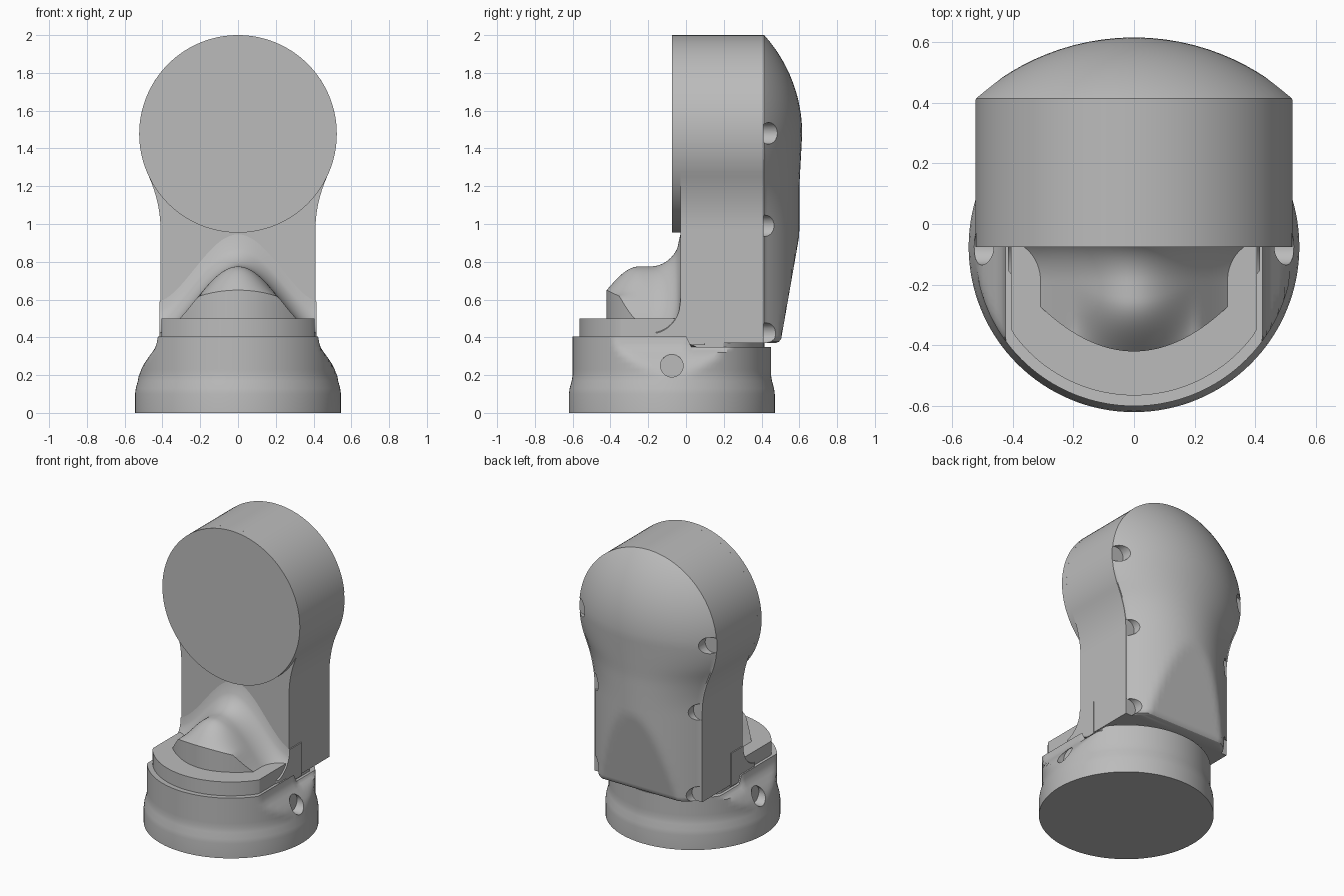
import bpy, bmesh, math
from mathutils import Matrix

if "Cube" in bpy.data.objects:
    bpy.data.objects.remove(bpy.data.objects["Cube"])

mat = bpy.data.materials.new("light_grey")
mat.diffuse_color = (0.5, 0.5, 0.5, 1)
mat.use_nodes = True
mat.node_tree.nodes["Principled BSDF"].inputs["Base Color"].default_value = mat.diffuse_color

HEAD_Z, HEAD_R = 1.477, 0.523   # round head centre height and radius
AXIS_Y = -0.075                 # base axis


def finish(name, bm, angle=30):
    bmesh.ops.recalc_face_normals(bm, faces=bm.faces)
    me = bpy.data.meshes.new(name)
    bm.to_mesh(me)
    bm.free()
    ob = bpy.data.objects.new(name, me)
    bpy.context.collection.objects.link(ob)
    me.materials.append(mat)
    shade(ob, angle)
    return ob


def shade(ob, angle=30):
    bpy.ops.object.select_all(action='DESELECT')
    ob.select_set(True)
    bpy.context.view_layer.objects.active = ob
    bpy.ops.object.shade_smooth_by_angle(angle=math.radians(angle))


def loft(name, rings, angle=30):
    """Skin a list of equal closed rings and cap both ends."""
    bm = bmesh.new()
    vs = [[bm.verts.new(p) for p in r] for r in rings]
    n = len(vs[0])
    for a, b in zip(vs, vs[1:]):
        for i in range(n):
            j = (i + 1) % n
            bm.faces.new((a[i], a[j], b[j], b[i]))
    bm.faces.new(vs[0])
    bm.faces.new(vs[-1])
    return finish(name, bm, angle)


def cylinder(name, centre, radius, depth, axis, segs=96):
    rot = Matrix.Rotation(math.pi / 2, 4, 'X' if axis == 'Y' else 'Y')
    bm = bmesh.new()
    bmesh.ops.create_cone(bm, cap_ends=True, segments=segs, radius1=radius,
                          radius2=radius, depth=depth,
                          matrix=Matrix.Translation(centre) @ rot)
    return finish(name, bm)


def cut(ob, cutters):
    for c in cutters:
        m = ob.modifiers.new("cut", 'BOOLEAN')
        m.operation, m.solver, m.object = 'DIFFERENCE', 'EXACT', c
        bpy.context.view_layer.objects.active = ob
        bpy.ops.object.modifier_apply(modifier=m.name)
        bpy.data.objects.remove(c)
    shade(ob)


# Keyhole outline: straight sides, flare, then the round head
def half_width(z):
    if z < 0.97:
        return 0.41
    if z < 1.25:
        return 0.41 + 0.061 * ((z - 0.97) / 0.28) ** 2
    return math.sqrt(max(HEAD_R ** 2 - (z - HEAD_Z) ** 2, 1e-5))


a0 = math.asin((1.25 - HEAD_Z) / HEAD_R)
levels = [0.37 + 0.04 * i for i in range(15)] + [0.97 + 0.035 * i for i in range(8)]
levels += [HEAD_Z + HEAD_R * math.sin(a0 + (math.pi / 2 - a0) * i / 36) for i in range(37)]

# Arm body
loft("arm_body", [[(-half_width(z), -0.03, z), (half_width(z), -0.03, z),
                   (half_width(z), 0.41, z), (-half_width(z), 0.41, z)] for z in levels])

# Round flange at the front of the head
cylinder("head_flange", (0, -0.0525, HEAD_Z), HEAD_R, 0.045, 'Y', 128)


# Domed rear cover with a slanted flat lower back
def cover_y(t, z):
    x = t * (half_width(z) if z > HEAD_Z else HEAD_R)
    dz = max(z - HEAD_Z, 0)
    y = -0.165 + math.sqrt(0.78 ** 2 - x * x - dz * dz)
    y -= 0.015 * min(max((HEAD_Z - z) / 0.28, 0), 1)
    return max(min(y, 0.5 + (z - 0.37) * 0.1 / 0.57), 0.412)


def cover_ring(z, trim=0.0):
    w = half_width(z)
    ts = [math.sin(math.pi / 2 * i / 16) for i in range(-16, 17)]
    ring = [(w * t, max(cover_y(t, z) - trim, 0.412), z) for t in ts]
    return ring + [(w, 0.41, z), (-w, 0.41, z)]


cover = loft("rear_cover", [cover_ring(0.37, 0.025), cover_ring(0.377, 0.009),
                            cover_ring(0.392)] + [cover_ring(z) for z in levels[1:]])

# Screw pockets along the cover edge
cut(cover, [cylinder("pocket_cutter", (s * x, 0.55, z), 0.057, 0.3, 'Y', 32)
            for s in (-1, 1) for x, z in ((0.49, 1.48), (0.40, 0.99), (0.39, 0.42))])


# Round base whose sides pinch in to the arm width
def base_ring(z, r, clip, low=None):
    ring = []
    for i in range(128):
        a = 2 * math.pi * i / 128
        x, y = r * math.sin(a), AXIS_Y - r * math.cos(a)
        ring.append((max(-clip, min(clip, x)), y, low if low and y > 0.02 else z))
    return ring


base = loft("base", [base_ring(*p) for p in (
    (0, 0.545, 1), (0.1, 0.545, 1), (0.13, 0.541, 1), (0.17, 0.53, 1), (0.2, 0.525, 1),
    (0.23, 0.525, 0.512), (0.26, 0.525, 0.497), (0.29, 0.525, 0.477), (0.32, 0.525, 0.455),
    (0.345, 0.525, 0.438, 0.33), (0.37, 0.525, 0.43, 0.34), (0.405, 0.525, 0.424, 0.35))])

# Pin holes on both sides of the base
cut(base, [cylinder("pin_cutter", (s * 0.56, AXIS_Y, 0.25), 0.06, 0.2, 'X', 32)
           for s in (-1, 1)])

# Neck joining the base to the arm
loft("neck", [base_ring(z, 0.49, 0.405) for z in (0.3, 0.5)])


# Bell-shaped hump with a curved front wall, filleted into the arm
def hump_ring(x):
    crest = 0.41 + 0.365 * (0.5 + 0.5 * math.cos(math.pi * x / 0.46))
    edge = min(0.65 - 0.75 * x * x, crest)
    front = -0.42 + 1.55 * x * x
    ring = [(x, front, 0.36)]
    for i in range(25):
        y = front + (-0.03 - front) * i / 24
        u = min((y - front) / 0.17, 1)
        v = min(max((y + 0.19) / 0.16, 0), 1)
        z = edge + (crest - edge) * math.sin(u * math.pi / 2)
        ring.append((x, y, z + 0.17 * (1 - math.sqrt(1 - v * v))))
    return ring + [(x, 0.1, ring[-1][2]), (x, 0.1, 0.36)]


loft("front_hump", [hump_ring(0.415 * i / 24) for i in range(-24, 25)], 40)
